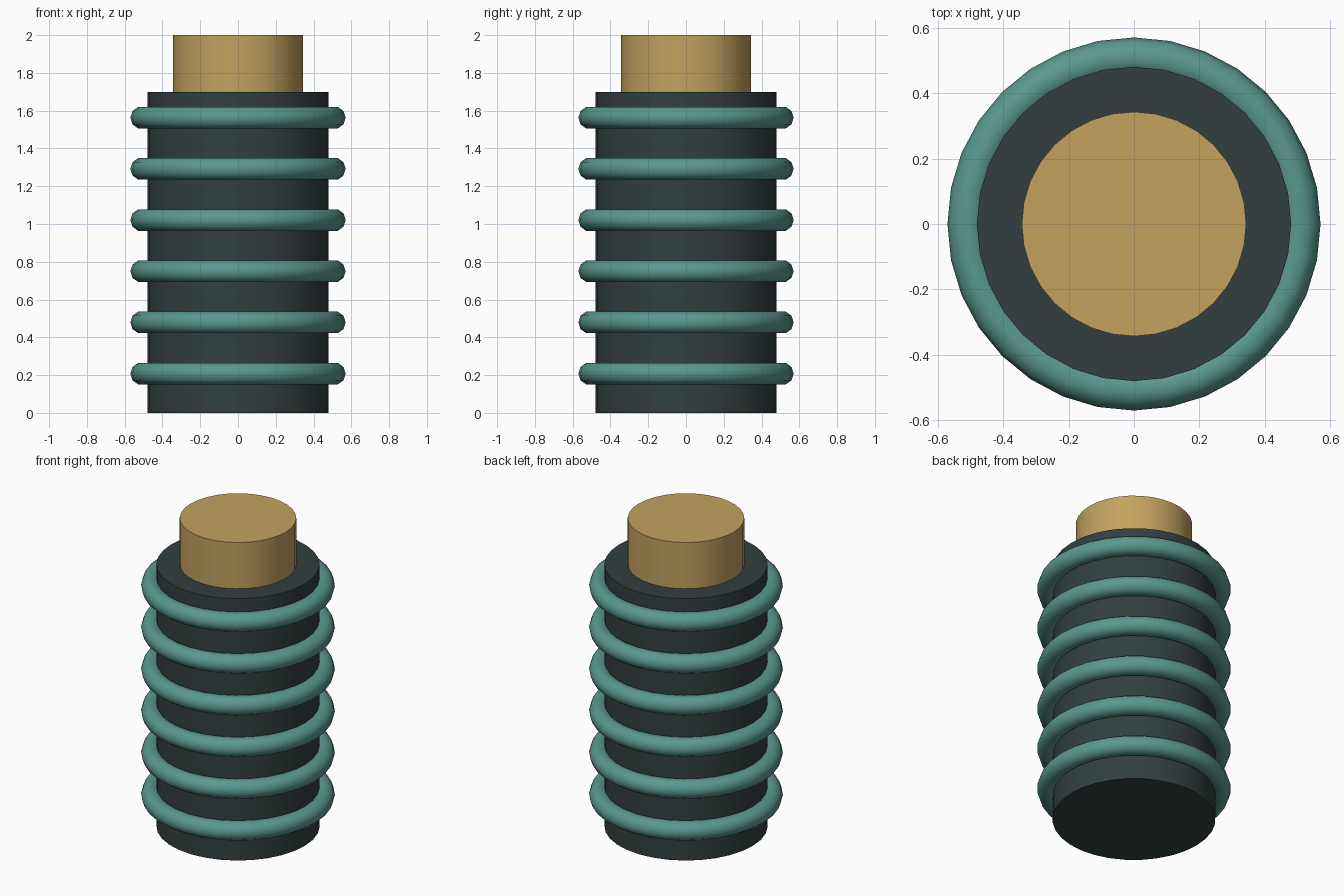
import bpy
import math

if "Cube" in bpy.data.objects:
    bpy.data.objects.remove(bpy.data.objects["Cube"])


def material(name, rgb):
    # sRGB 0-255 to linear diffuse colour
    lin = [((c / 255 + 0.055) / 1.055) ** 2.4 for c in rgb]
    m = bpy.data.materials.new(name)
    m.diffuse_color = (*lin, 1)
    m.use_nodes = True
    m.node_tree.nodes["Principled BSDF"].inputs["Base Color"].default_value = m.diffuse_color
    return m


DARK = material("dark slate", (50, 63, 63))
TEAL = material("teal", (90, 152, 142))
TAN = material("tan", (196, 162, 96))


def finish(name, mat):
    ob = bpy.context.object
    ob.name = name
    ob.data.materials.append(mat)
    bpy.ops.object.shade_smooth_by_angle(angle=math.radians(40))


def cylinder(name, radius, z0, z1, mat):
    bpy.ops.mesh.primitive_cylinder_add(
        vertices=32, radius=radius, depth=z1 - z0, location=(0, 0, (z0 + z1) / 2))
    finish(name, mat)


# Main body and the narrower plug on top
cylinder("body", 0.48, 0, 1.70, DARK)
cylinder("top_plug", 0.343, 1.70, 2.0, TAN)

# Six evenly spaced rings around the body
for i in range(6):
    bpy.ops.mesh.primitive_torus_add(
        major_segments=32, minor_segments=10, major_radius=0.51,
        minor_radius=0.06, location=(0, 0, 0.208 + 0.271 * i))
    finish(f"ring_{i + 1}", TEAL)
